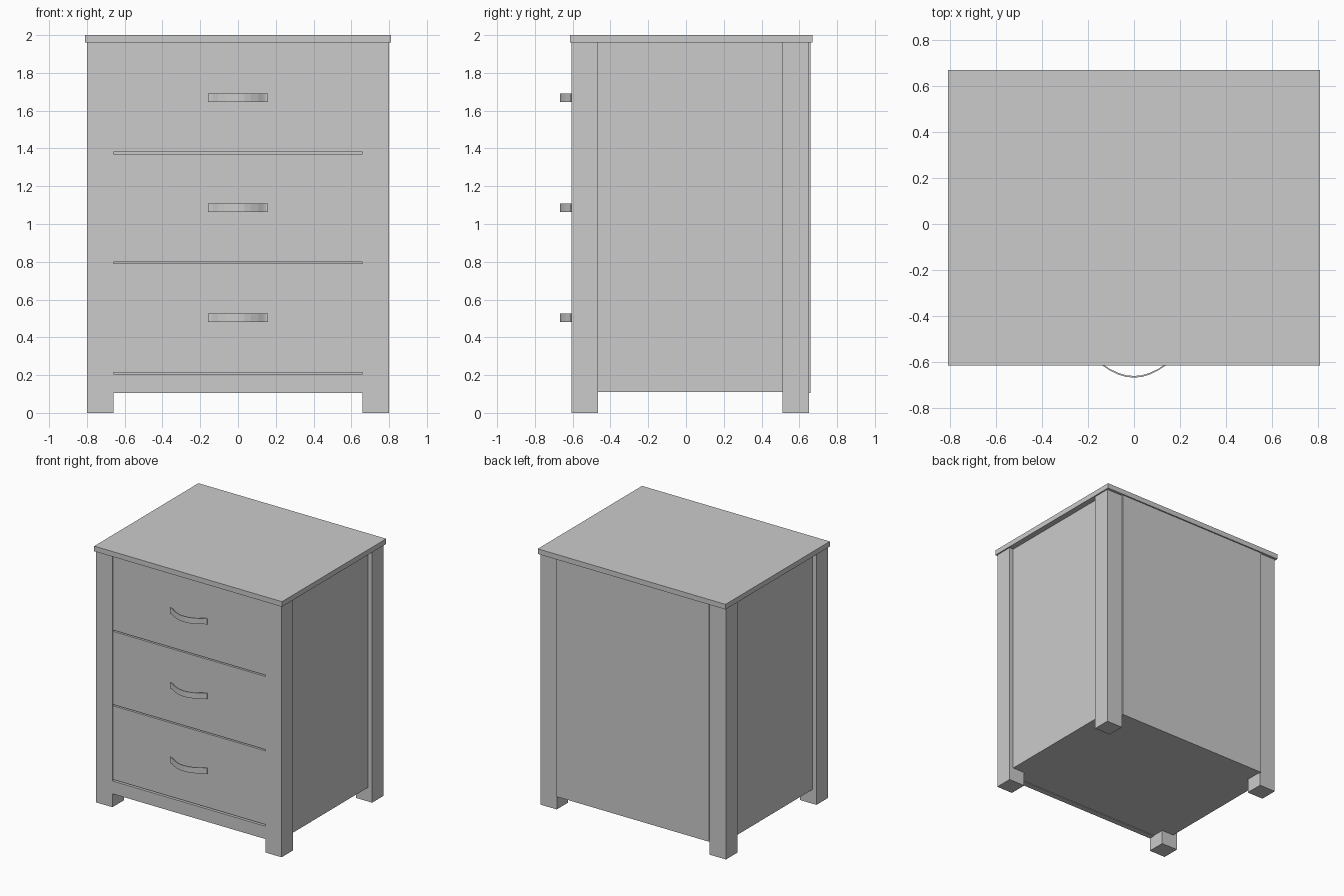
import bpy, bmesh, math

if "Cube" in bpy.data.objects:
    bpy.data.objects.remove(bpy.data.objects["Cube"])

grey = bpy.data.materials.new("plain grey")
grey.diffuse_color = (0.6, 0.6, 0.6, 1)
grey.use_nodes = True
grey.node_tree.nodes["Principled BSDF"].inputs["Base Color"].default_value = grey.diffuse_color


def finish(name, bm):
    bmesh.ops.recalc_face_normals(bm, faces=bm.faces)
    mesh = bpy.data.meshes.new(name)
    bm.to_mesh(mesh)
    bm.free()
    mesh.materials.append(grey)
    obj = bpy.data.objects.new(name, mesh)
    bpy.context.collection.objects.link(obj)
    return obj


def box(name, x, y, z):
    """Box from (min, max) ranges on each axis."""
    bm = bmesh.new()
    bmesh.ops.create_cube(bm, size=1)
    for v in bm.verts:
        for i, (lo, hi) in enumerate((x, y, z)):
            v.co[i] = lo if v.co[i] < 0 else hi
    return finish(name, bm)


def handle(name, z0, z1):
    """Thin bowed strip with short flared ends, seen in plan as an arc."""
    half = [(0, -0.668), (0.035, -0.665), (0.07, -0.654), (0.105, -0.637),
            (0.135, -0.617), (0.148, -0.611), (0.16, -0.610)]
    outer = [(-x, y) for x, y in reversed(half[1:])] + half
    t = 0.007
    inner = [(x, min(y + t, -0.599)) for x, y in outer]
    bm = bmesh.new()
    rows = [[bm.verts.new((x, y, z)) for x, y in path]
            for path, z in ((outer, z0), (outer, z1), (inner, z1), (inner, z0))]
    for i in range(len(outer) - 1):
        for r in range(4):
            a, b = rows[r], rows[(r + 1) % 4]
            bm.faces.new((a[i], a[i + 1], b[i + 1], b[i]))
    for i in (0, -1):
        bm.faces.new([row[i] for row in rows])
    return finish(name, bm)


# Top board
box("top_board", (-0.81, 0.81), (-0.615, 0.67), (1.96, 2.0))

# Corner legs and recessed side panels
for side, s in (("left", -1), ("right", 1)):
    leg_x = tuple(sorted((s * 0.66, s * 0.80)))
    box(side + "_front_leg", leg_x, (-0.605, -0.465), (0, 1.96))
    box(side + "_back_leg", leg_x, (0.51, 0.65), (0, 1.96))
    panel_x = tuple(sorted((s * 0.66, s * 0.765)))
    box(side + "_side_panel", panel_x, (-0.465, 0.51), (0.11, 1.96))

# Back panel, floor, bottom rail and board behind the drawer gaps
inner = (-0.66, 0.66)
box("back_panel", inner, (0.64, 0.66), (0.105, 1.96))
box("floor_panel", inner, (-0.56, 0.64), (0.11, 0.13))
box("bottom_rail", inner, (-0.605, -0.56), (0.105, 0.205))
box("drawer_backing", inner, (-0.58, -0.56), (0.205, 1.96))

# Three drawer fronts separated by narrow gaps, each with a handle
for n, (lo, hi) in enumerate(((0.215, 0.79), (0.80, 1.37), (1.38, 1.96))):
    box(f"drawer_front_{n + 1}", inner, (-0.60, -0.58), (lo, hi))
    z = 0.48 + 0.5825 * n
    handle(f"drawer_handle_{n + 1}", z, z + 0.045)
